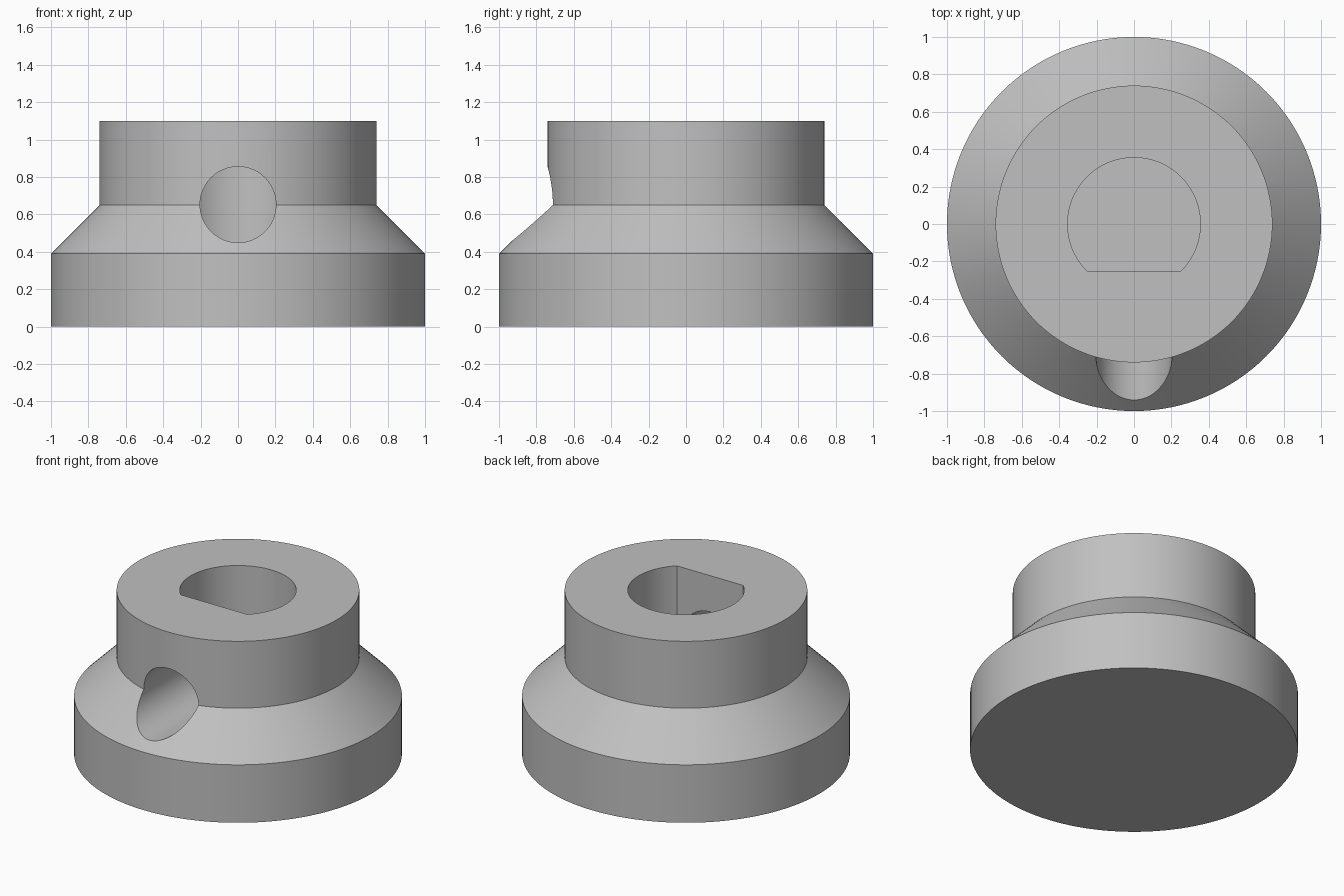
import bpy
import bmesh
from math import asin, cos, pi, radians, sin, sqrt
from mathutils import Matrix, Vector

SEGMENTS = 128
BODY_PROFILE = [(0, 0), (1, 0), (1, 0.39), (0.74, 0.65), (0.74, 1.1), (0, 1.1)]
BORE_RADIUS, BORE_FLAT, BORE_FLOOR = 0.355, -0.255, 0.2
SCREW_RADIUS, SCREW_HEIGHT = 0.203, 0.652

cube = bpy.data.objects.get("Cube")
if cube:
    bpy.data.objects.remove(cube, do_unlink=True)

grey = bpy.data.materials.new("plain grey")
grey.use_nodes = True
colour = (0.53, 0.53, 0.53, 1)
grey.diffuse_color = colour
grey.node_tree.nodes["Principled BSDF"].inputs["Base Color"].default_value = colour


def make_object(name, bm):
    bmesh.ops.recalc_face_normals(bm, faces=bm.faces)
    mesh = bpy.data.meshes.new(name)
    bm.to_mesh(mesh)
    bm.free()
    mesh.materials.append(grey)
    obj = bpy.data.objects.new(name, mesh)
    bpy.context.collection.objects.link(obj)
    return obj


def lathe(name, profile):
    bm = bmesh.new()
    verts = [bm.verts.new((r, 0, z)) for r, z in profile]
    edges = [bm.edges.new(pair) for pair in zip(verts, verts[1:])]
    bmesh.ops.spin(bm, geom=verts + edges, axis=(0, 0, 1), cent=(0, 0, 0),
                   angle=2 * pi, steps=SEGMENTS, use_merge=True)
    bmesh.ops.remove_doubles(bm, verts=bm.verts, dist=0.0001)
    # Merge the fans of the two end caps into single flat faces
    bmesh.ops.dissolve_verts(bm, verts=[v for v in bm.verts if v.co.xy.length < 0.001])
    return make_object(name, bm)


def extrude_outline(name, points, depth):
    bm = bmesh.new()
    face = bm.faces.new([bm.verts.new(p) for p in points])
    top = bmesh.ops.extrude_face_region(bm, geom=[face])["geom"]
    bmesh.ops.translate(bm, vec=Vector(depth),
                        verts=[v for v in top if isinstance(v, bmesh.types.BMVert)])
    return make_object(name, bm)


# Stepped body with a sloping shoulder
knob = lathe("knob_body", BODY_PROFILE)

# D-shaped blind shaft bore
start = asin(BORE_FLAT / BORE_RADIUS)
sweep = pi - 2 * start
angles = [start + sweep * i / SEGMENTS for i in range(SEGMENTS + 1)]
shaft_bore = extrude_outline(
    "shaft_bore_cutter",
    [(BORE_RADIUS * cos(a), BORE_RADIUS * sin(a), BORE_FLOOR) for a in angles],
    (0, 0, 1.2))

# Set screw hole drilled from the front into the bore
turn = [2 * pi * i / SEGMENTS for i in range(SEGMENTS)]
screw_hole = extrude_outline(
    "screw_hole_cutter",
    [(SCREW_RADIUS * cos(a), -1.2, SCREW_HEIGHT + SCREW_RADIUS * sin(a)) for a in turn],
    (0, 1.2, 0))

bpy.context.view_layer.objects.active = knob
for cutter in (shaft_bore, screw_hole):
    cut = knob.modifiers.new(cutter.name, "BOOLEAN")
    cut.operation = "DIFFERENCE"
    cut.solver = "EXACT"
    cut.object = cutter
    bpy.ops.object.modifier_apply(modifier=cut.name)
    bpy.data.objects.remove(cutter, do_unlink=True)

bpy.ops.object.select_all(action="DESELECT")
knob.select_set(True)
bpy.ops.object.shade_smooth_by_angle(angle=radians(25))
